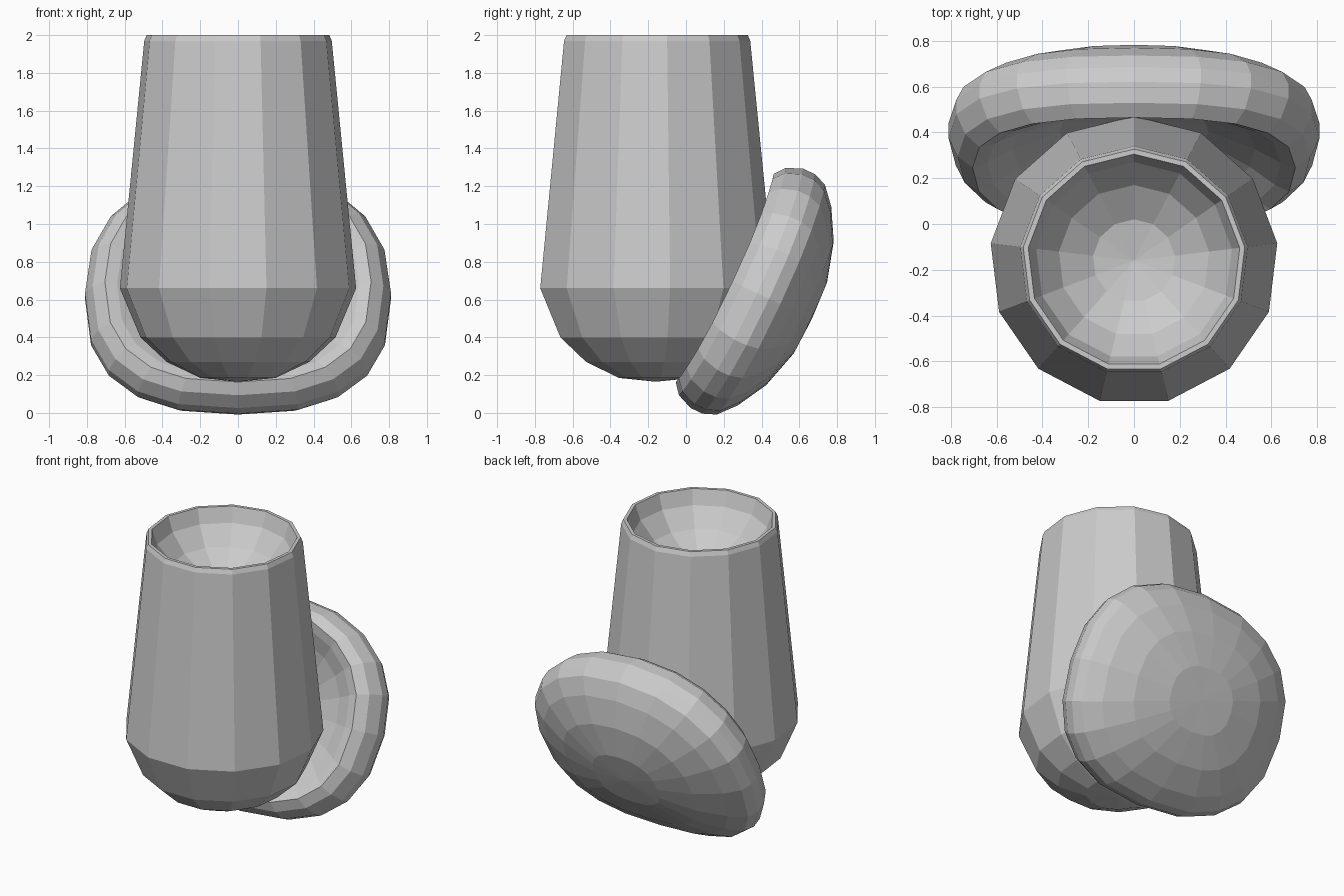
import bpy, bmesh, math
from mathutils import Vector

if "Cube" in bpy.data.objects:
    bpy.data.objects.remove(bpy.data.objects["Cube"])


def build(name, rings, place, outline, sides):
    """Skin a closed stack of rings; a ring of scale 0 becomes a pole."""
    bm = bmesh.new()
    rows = []
    for s, h in rings:
        if s == 0:
            rows.append([bm.verts.new(place(0, 0, h))])
        else:
            pts = [outline(math.pi / 2 + 2 * math.pi * i / sides) for i in range(sides)]
            rows.append([bm.verts.new(place(u * s, v * s, h)) for u, v in pts])
    for a, b in zip(rows, rows[1:]):
        for i in range(sides):
            j = (i + 1) % sides
            quad = [a[i % len(a)], a[j % len(a)], b[j % len(b)], b[i % len(b)]]
            bm.faces.new(list(dict.fromkeys(quad)))
    bmesh.ops.recalc_face_normals(bm, faces=bm.faces)
    me = bpy.data.meshes.new(name)
    bm.to_mesh(me)
    bm.free()
    ob = bpy.data.objects.new(name, me)
    bpy.context.collection.objects.link(ob)
    return ob


# Tapered cup: rounded base, straight wall, thin rim and shallow bowl on top
cup_profile = [(0, 0.165), (0.2, 0.185), (0.38, 0.27), (0.52, 0.40), (0.63, 0.66),
               (0.5, 1.97), (0.487, 2.0), (0.465, 2.0), (0.43, 1.9),
               (0.33, 1.78), (0.18, 1.69), (0, 1.66)]
build("cup", cup_profile,
      lambda u, v, h: Vector((u, v - 0.16, h)),
      lambda t: (math.cos(t), math.sin(t)), 13)


# Tilted padded dish behind the cup: hollow front, rolled rim, domed back
def dish_outline(t):
    p = 2 / (2.3 if math.sin(t) > 0 else 2.5)  # squarer lower corners
    c, s = math.cos(t), math.sin(t)
    return (0.81 * math.copysign(abs(c) ** p, c), 0.70 * math.copysign(abs(s) ** p, s))


along = Vector((0, 0.426, 0.905))
back = Vector((0, 0.905, -0.426))
centre = Vector((0, 0.05, 0.08)) + along * 0.64


def dish_place(u, v, h):
    sweep = 0.06 * (u / 0.81) ** 2  # side edges sweep gently backwards
    return centre + Vector((u, 0, 0)) + along * v + back * (h + sweep)


dish_profile = [(0, 0.13), (0.4, 0.08), (0.65, -0.02), (0.79, -0.10), (0.87, -0.13),
                (0.95, -0.085), (1.0, 0.0), (1.0, 0.07), (0.96, 0.14),
                (0.83, 0.22), (0.6, 0.31), (0.3, 0.37), (0, 0.38)]
build("padded_dish", dish_profile, dish_place, dish_outline, 20)
